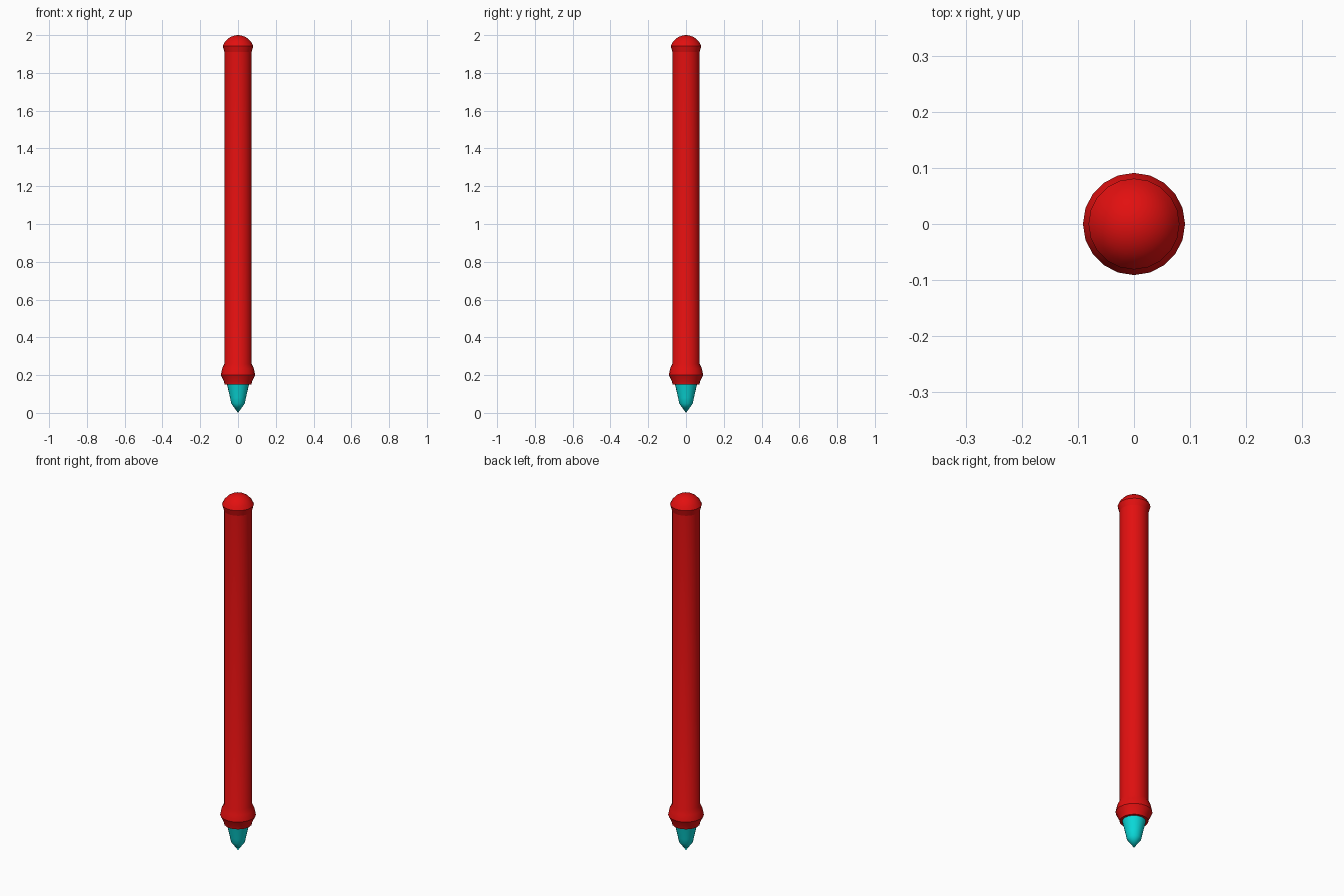
import bpy
import bmesh
from math import cos, sin, pi, radians, sqrt

cube = bpy.data.objects.get("Cube")
if cube:
    bpy.data.objects.remove(cube, do_unlink=True)

SIDES = 20


def material(name, rgb):
    m = bpy.data.materials.new(name)
    m.use_nodes = True
    m.diffuse_color = (*rgb, 1)
    m.node_tree.nodes["Principled BSDF"].inputs["Base Color"].default_value = (*rgb, 1)
    return m


def lathe(name, profile, mat, sharp=35):
    """Spin a bottom-to-top (radius, z) profile about z; zero radius is a pole."""
    bm = bmesh.new()
    rings = []
    for r, z in profile:
        count = SIDES if r > 0 else 1
        angles = [2 * pi * i / SIDES for i in range(count)]
        rings.append([bm.verts.new((r * cos(a), r * sin(a), z)) for a in angles])
    for low, high in zip(rings, rings[1:]):
        for i in range(SIDES):
            j = (i + 1) % SIDES
            corners = [low[i % len(low)], low[j % len(low)],
                       high[j % len(high)], high[i % len(high)]]
            bm.faces.new(list(dict.fromkeys(corners)))
    bmesh.ops.recalc_face_normals(bm, faces=bm.faces)
    mesh = bpy.data.meshes.new(name)
    bm.to_mesh(mesh)
    bm.free()
    mesh.materials.append(mat)
    obj = bpy.data.objects.new(name, mesh)
    bpy.context.collection.objects.link(obj)
    bpy.ops.object.select_all(action="DESELECT")
    obj.select_set(True)
    bpy.context.view_layer.objects.active = obj
    bpy.ops.object.shade_smooth_by_angle(angle=radians(sharp))
    return obj


red = material("red plastic", (0.76, 0.005, 0.005))
cyan = material("cyan nib", (0.003, 0.7, 0.7))

# Barrel with its swollen grip collar and recessed underside
barrel = [(0, 0.15), (0.071, 0.15), (0.074, 0.165), (0.091, 0.2),
          (0.084, 0.235), (0.072, 0.26), (0.072, 1.91)]
lathe("barrel", barrel, red)

# Domed end cap flaring out from the barrel
rim, base, top = 0.081, 1.943, 2.0
height = top - base
ball = (rim ** 2 + height ** 2) / (2 * height)
dome = [(r, top - ball + sqrt(ball ** 2 - r ** 2))
        for r in (rim, 0.07, 0.054, 0.036, 0.018)]
lathe("end_cap", [(0.072, 1.91)] + dome + [(0, top)], red)

# Pointed nib
lathe("nib", [(0, 0), (0.036, 0.05), (0.042, 0.08), (0.058, 0.15)], cyan)
